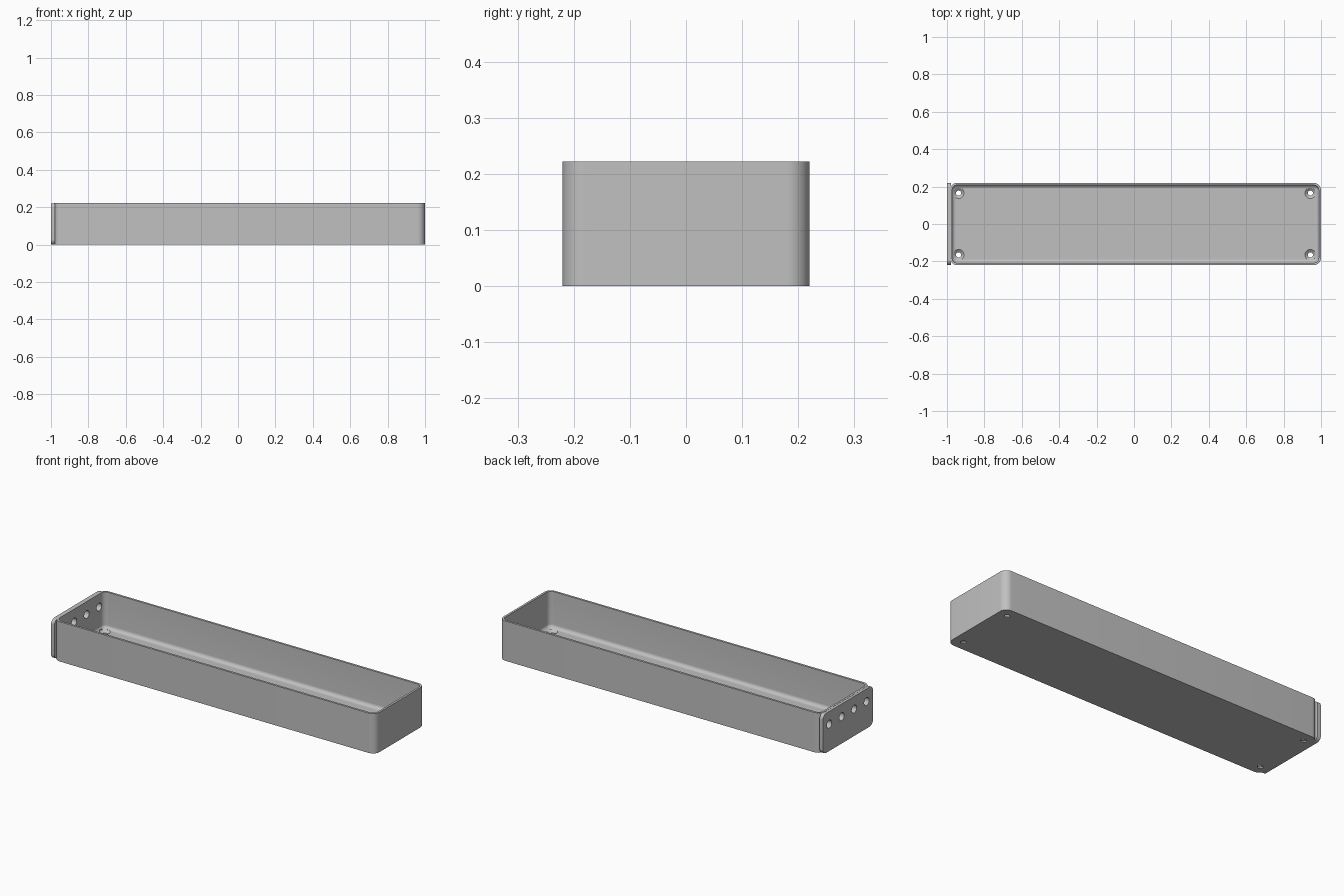
import bpy, bmesh, math
from mathutils import Matrix, Vector

if "Cube" in bpy.data.objects:
    bpy.data.objects.remove(bpy.data.objects["Cube"], do_unlink=True)

LEFT, RIGHT, HALF_Y, HEIGHT = -0.985, 1.0, 0.22, 0.222
WALL, FLOOR, CORNER, FILLET = 0.012, 0.02, 0.04, 0.02

grey = bpy.data.materials.new("light grey")
grey.use_nodes = True
grey.diffuse_color = (0.53, 0.53, 0.53, 1)
grey.node_tree.nodes["Principled BSDF"].inputs["Base Color"].default_value = (0.53, 0.53, 0.53, 1)


def rounded_rect(width, depth, radius, steps=10):
    """Outline of a rounded rectangle centred on the origin."""
    points = []
    for quarter, (sx, sy) in enumerate([(1, 1), (-1, 1), (-1, -1), (1, -1)]):
        for i in range(steps + 1):
            a = math.pi / 2 * (quarter + i / steps)
            points.append((sx * (width / 2 - radius) + radius * math.cos(a),
                           sy * (depth / 2 - radius) + radius * math.sin(a)))
    return points


def loft(name, rings, matrix=Matrix()):
    """Skin a list of equal-length rings and cap both ends."""
    bm = bmesh.new()
    loops = [[bm.verts.new(matrix @ Vector(p)) for p in ring] for ring in rings]
    for low, high in zip(loops, loops[1:]):
        for i in range(len(low)):
            j = (i + 1) % len(low)
            bm.faces.new((low[i], low[j], high[j], high[i]))
    bm.faces.new(loops[0][::-1])
    bm.faces.new(loops[-1])
    bmesh.ops.recalc_face_normals(bm, faces=bm.faces)
    mesh = bpy.data.meshes.new(name)
    bm.to_mesh(mesh)
    bm.free()
    mesh.materials.append(grey)
    obj = bpy.data.objects.new(name, mesh)
    bpy.context.collection.objects.link(obj)
    return obj


def lathe(name, profile, matrix, sides=32):
    """Turned solid from (radius, height) pairs."""
    rings = [[(r * math.cos(math.tau * i / sides), r * math.sin(math.tau * i / sides), z)
              for i in range(sides)] for r, z in profile]
    return loft(name, rings, matrix)


def finish(obj, cutters):
    """Cut the holes, then smooth the rounded surfaces."""
    bpy.ops.object.select_all(action="DESELECT")
    bpy.context.view_layer.objects.active = obj
    obj.select_set(True)
    for cutter in cutters:
        mod = obj.modifiers.new("hole", "BOOLEAN")
        mod.operation, mod.solver, mod.object = "DIFFERENCE", "EXACT", cutter
        bpy.ops.object.modifier_apply(modifier=mod.name)
    bpy.ops.object.shade_smooth_by_angle(angle=math.radians(30))


# Tray: outer wall, rim, inner wall and a filleted floor
def tray_ring(inset, z):
    outline = rounded_rect(RIGHT - LEFT - 2 * inset, 2 * (HALF_Y - inset), CORNER - inset)
    return [(x + (LEFT + RIGHT) / 2, y, z) for x, y in outline]


rings = [tray_ring(0, 0), tray_ring(0, HEIGHT), tray_ring(WALL, HEIGHT)]
for i in range(9):
    a = math.pi / 2 * i / 8
    rings.append(tray_ring(WALL + FILLET * (1 - math.cos(a)),
                           FLOOR + FILLET * (1 - math.sin(a))))
tray = loft("tray", rings)

# End plate: rounded upright panel on the right-hand end
outline = rounded_rect(2 * HALF_Y, HEIGHT - 0.001, 0.028)
end_plate = loft("end_plate", [[(x, y, z + (HEIGHT - 0.001) / 2) for y, z in outline]
                               for x in (-1, -0.979)])

# Countersunk screw holes in the floor corners
screw_profile = [(0.014, -0.02), (0.014, 0.008), (0.029, FLOOR), (0.029, 0.06)]
screws = [lathe("screw_hole_cutter", screw_profile, Matrix.Translation((x, y, 0)))
          for x in (-0.938, 0.943) for y in (-0.165, 0.165)]

# Row of round holes through the end plate and wall
along_x = Matrix.Rotation(math.pi / 2, 4, "Y")
ports = [lathe("end_hole_cutter", [(0.022, -0.05), (0.022, 0.05)],
               Matrix.Translation((-0.99, y, 0.15)) @ along_x)
         for y in (-0.165, -0.055, 0.055, 0.165)]

finish(tray, screws + ports)
finish(end_plate, ports)
for cutter in screws + ports:
    bpy.data.objects.remove(cutter, do_unlink=True)
